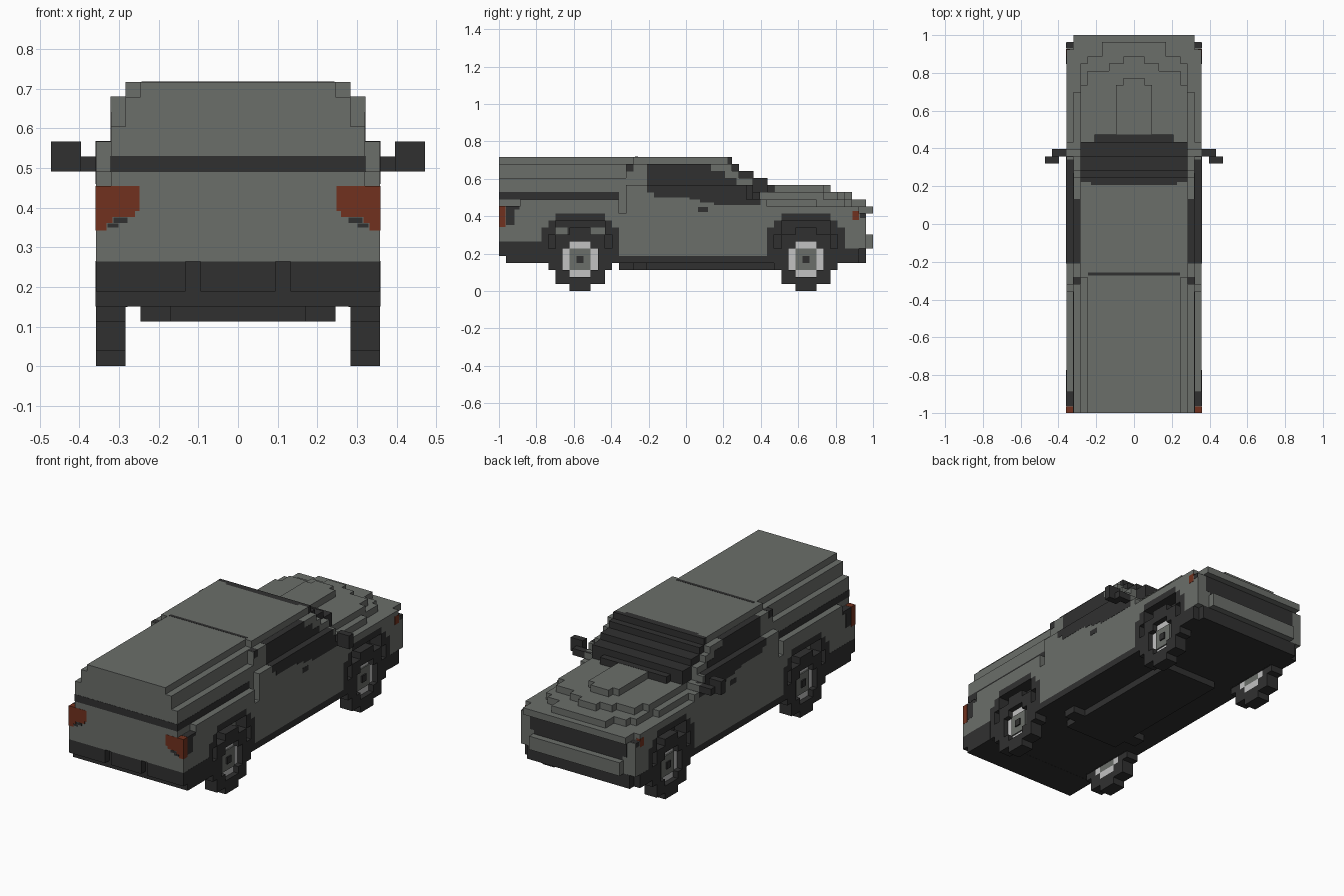
import bpy
import bmesh
from mathutils import Vector

cube = bpy.data.objects.get("Cube")
if cube:
    bpy.data.objects.remove(cube, do_unlink=True)

UNIT = 2 / 53      # size of one block
HALF_LENGTH = 26.5
PAINT = 0.03       # how far painted blocks stand proud, in blocks


def material(name, color):
    mat = bpy.data.materials.new(name)
    mat.use_nodes = True
    mat.diffuse_color = (*color, 1)
    mat.node_tree.nodes["Principled BSDF"].inputs["Base Color"].default_value = (*color, 1)
    return mat


GREY = material("body grey", (0.147, 0.156, 0.144))
DARK = material("dark trim", (0.03, 0.03, 0.03))
RED = material("light red", (0.165, 0.031, 0.013))
SILVER = material("rim silver", (0.54, 0.54, 0.54))


def place(x, y, z):
    return Vector((x, y - HALF_LENGTH, z)) * UNIT


def finish(name, bm, mat):
    bmesh.ops.recalc_face_normals(bm, faces=bm.faces)
    mesh = bpy.data.meshes.new(name)
    bm.to_mesh(mesh)
    bm.free()
    mesh.materials.append(mat)
    obj = bpy.data.objects.new(name, mesh)
    bpy.context.collection.objects.link(obj)


def add_box(bm, x0, x1, y0, y1, z0, z1, grow):
    low = place(x0 - grow, y0 - grow, z0 - grow)
    high = place(x1 + grow, y1 + grow, z1 + grow)
    for v in bmesh.ops.create_cube(bm, size=1)["verts"]:
        v.co = [high[i] if v.co[i] > 0 else low[i] for i in range(3)]


def blocks(name, mat, boxes, grow=0):
    """Boxes as (x0, x1, y0, y1, z0, z1); x0 = 0 spans the middle, others are mirrored."""
    bm = bmesh.new()
    for x0, x1, *rest in boxes:
        if x0 == 0:
            add_box(bm, -x1, x1, *rest, grow)
        else:
            add_box(bm, x0, x1, *rest, grow)
            add_box(bm, -x1, -x0, *rest, grow)
    finish(name, bm, mat)


def side_panels(name, mat, outline, x0, x1):
    """Extrude a (y, z) outline across x0..x1 on both sides."""
    bm = bmesh.new()
    for side in (-1, 1):
        face = bm.faces.new([bm.verts.new(place(side * x0, y, z)) for y, z in outline])
        new = bmesh.ops.extrude_face_region(bm, geom=[face])["geom"]
        shift = Vector((side * (x1 - x0) * UNIT, 0, 0))
        bmesh.ops.translate(bm, vec=shift, verts=[g for g in new if isinstance(g, bmesh.types.BMVert)])
    finish(name, bm, mat)


def mirrored_steps(center, half):
    """Stepped arch from its left half, given as (distance, height)."""
    left = [(center - d, z) for d, z in half]
    return left + [(2 * center - y, z) for y, z in reversed(left)]


AXLES = {"rear": 11.5, "front": 43.5}
OUTER = [(5.5, 9), (4.5, 9), (4.5, 10), (3.5, 10), (3.5, 11)]
INNER = [(4.5, 4), (4.5, 8), (3.5, 8), (3.5, 10)]

# Lower body: core and side panels with arch openings
blocks("body_core", GREY, [(0, 7.5, 1, 52, 4.1, 7), (0, 7.5, 0, 52, 7, 12),
                           (0, 8.5, 0, 18, 12, 13), (0, 8.5, 17, 18, 11, 12)])
outline = [(0, 7), (6, 7)] + mirrored_steps(AXLES["rear"], OUTER)
outline += [(17, 5), (38, 5)] + mirrored_steps(AXLES["front"], OUTER)
outline += [(49, 6), (52, 6), (52, 11), (51, 11), (51, 12), (18, 12), (18, 11), (17, 11)]
outline += [(17, 13), (3, 13), (3, 12), (0, 12)]
side_panels("body_sides", GREY, outline, 7.5, 9.5)

# Wheel arches and wheels
for end, axle in AXLES.items():
    ring = [(axle - 5.5, 4)] + mirrored_steps(axle, OUTER) + [(axle + 5.5, 4)]
    ring += list(reversed(mirrored_steps(axle, INNER)))
    side_panels(end + "_arches", DARK, ring, 7.5, 9.5)
    blocks(end + "_well_lining", DARK, [(7.4, 7.5, axle - 4.5, axle + 4.5, 4, 10)], PAINT)

    layers = {"tyres": (DARK, 6, 18, 9.5), "rims": (SILVER, 2, 5, 8.7),
              "hubs": (GREY, 1, 2, 8.9), "hub_caps": (DARK, 0, 0, 9.1)}
    for part, (mat, nearest, farthest, reach) in layers.items():
        cells = []
        for dy in range(-4, 5):
            for dz in range(-4, 5):
                if nearest <= dy * dy + dz * dz <= farthest and not (part == "rims" and abs(dy) < 2 and abs(dz) < 2):
                    y, z = axle + dy - 0.5, dz + 4
                    cells.append((7.5, reach, y, y + 1, z, z + 1))
        blocks(f"{end}_{part}", mat, cells)
blocks("rear_well_brackets", GREY, [(7.5, 7.7, 8, 9.7, 8, 9), (7.5, 7.7, 13, 15, 8, 9)])

# Underbody, sills and bumpers
blocks("underbody", DARK, [(0, 7.5, 1, 52, 4, 4.1), (0, 4.5, 17, 39, 3, 4), (4.5, 6.5, 19, 21, 3, 4)])
blocks("sills", DARK, [(7.5, 9.5, 17, 38, 4, 5)])
blocks("rear_bumper", DARK, [(0, 9.5, 1, 6, 4, 7)], 0.02)
blocks("rear_bumper_face", DARK, [(0, 2.5, 0, 1, 5, 7), (3.5, 9.5, 0, 1, 5, 7)])
blocks("front_bumper", DARK, [(0, 9.5, 49, 51, 4, 6), (0, 8.5, 51, 52, 4, 6)], 0.02)

# Bed cover
blocks("bed_cover", GREY, [(0, 8.5, 0, 18, 13, 16), (0, 7.5, 0, 18, 16, 18), (0, 6.5, 0, 20, 18, 19)])
blocks("bed_stripe", DARK, [(0, 8.5, 0, 17, 13, 14)], PAINT)

# Cab
blocks("cab", GREY, [
    (0, 9.5, 18, 38, 12, 13), (0, 9.5, 18, 37, 13, 14), (0, 9.5, 18, 36, 14, 15),
    (0, 8.5, 18, 36, 15, 16), (0, 8.5, 18, 34, 16, 17), (0, 8.5, 18, 33, 17, 18),
    (0, 7.5, 20, 32, 18, 19), (6.5, 7.5, 19, 20, 18, 19), (6, 7.5, 32, 32.4, 18, 19)])
blocks("roof_seam", DARK, [(0, 6.4, 19.3, 19.7, 18.5, 19), (7.5, 8.5, 18.1, 19, 17, 18)], PAINT)
blocks("windshield", DARK, [
    (0, 6, 32, 33, 18, 18.97), (0, 7.5, 32.4, 33, 18, 18.97), (0, 7.5, 33, 34, 17, 18),
    (0, 7.5, 34, 36, 16, 17), (0, 7.5, 35, 38, 15, 16), (0, 7.5, 36, 38, 14, 15),
    (0, 5.5, 38, 39, 14, 15)], PAINT)
blocks("side_windows", DARK, [
    (7.6, 8.5, 21, 30, 17, 18), (7.6, 8.5, 21, 32, 16, 17), (7.6, 8.5, 21, 33.6, 15, 16),
    (8.5, 9.5, 21, 35.5, 14, 15), (8.5, 9.5, 22, 36, 13.3, 14), (8.5, 9.5, 27, 36.5, 13, 13.3),
    (8.5, 9.5, 28.5, 37, 12.6, 13), (8.5, 9.5, 30.5, 37, 12.2, 12.6)], PAINT)
blocks("door_handles", DARK, [(9, 9.5, 28.2, 29.6, 11.2, 11.9)], PAINT)
blocks("mirrors", DARK, [(8.5, 11.5, 36, 37, 13, 14), (10.5, 12.5, 35, 36, 13, 15)])

# Hood in stepped layers
blocks("hood", GREY, [
    (0, 8.5, 36, 45, 12, 13), (0, 7.5, 45, 49, 12, 13), (0, 6.5, 49, 50, 12, 13), (0, 4.5, 50, 52, 12, 13),
    (0, 7.5, 36, 46, 13, 14), (0, 6.5, 46, 48, 13, 14), (0, 3.5, 48, 49, 13, 14), (0, 1.5, 49, 50, 13, 14),
    (0, 2.5, 38, 46, 14, 15), (0, 1.5, 46, 47, 14, 15)])

# Nose
blocks("nose_lips", GREY, [(0, 8.5, 51, 53, 11, 12), (0, 7.5, 52, 53, 6, 8)])
blocks("grille", DARK, [(0, 8, 51.5, 52, 8.6, 11), (0, 7.3, 51.5, 52, 8, 8.6)], PAINT)
blocks("side_markers", RED, [(9, 9.5, 50.1, 51, 10.1, 11.3)], PAINT)
blocks("headlight_corners", DARK, [(8.6, 9.5, 51.2, 51.9, 10.4, 11)], PAINT)

# Tail lights
blocks("tail_lights", RED, [
    (6.6, 9.5, 0, 0.9, 10.4, 12), (6.9, 9.5, 0, 0.9, 10, 10.4),
    (8.4, 9.5, 0, 0.9, 9.6, 10), (8.8, 9.5, 0, 0.9, 9.1, 9.6)], PAINT)
blocks("tail_light_trim", DARK, [
    (7.4, 8.3, 0, 0.3, 9.6, 9.9), (8, 8.7, 0, 0.3, 9.3, 9.5),
    (8.6, 9.5, 1, 2.2, 9.4, 12), (8.6, 9.5, 2.2, 2.9, 11.6, 12)], PAINT)
